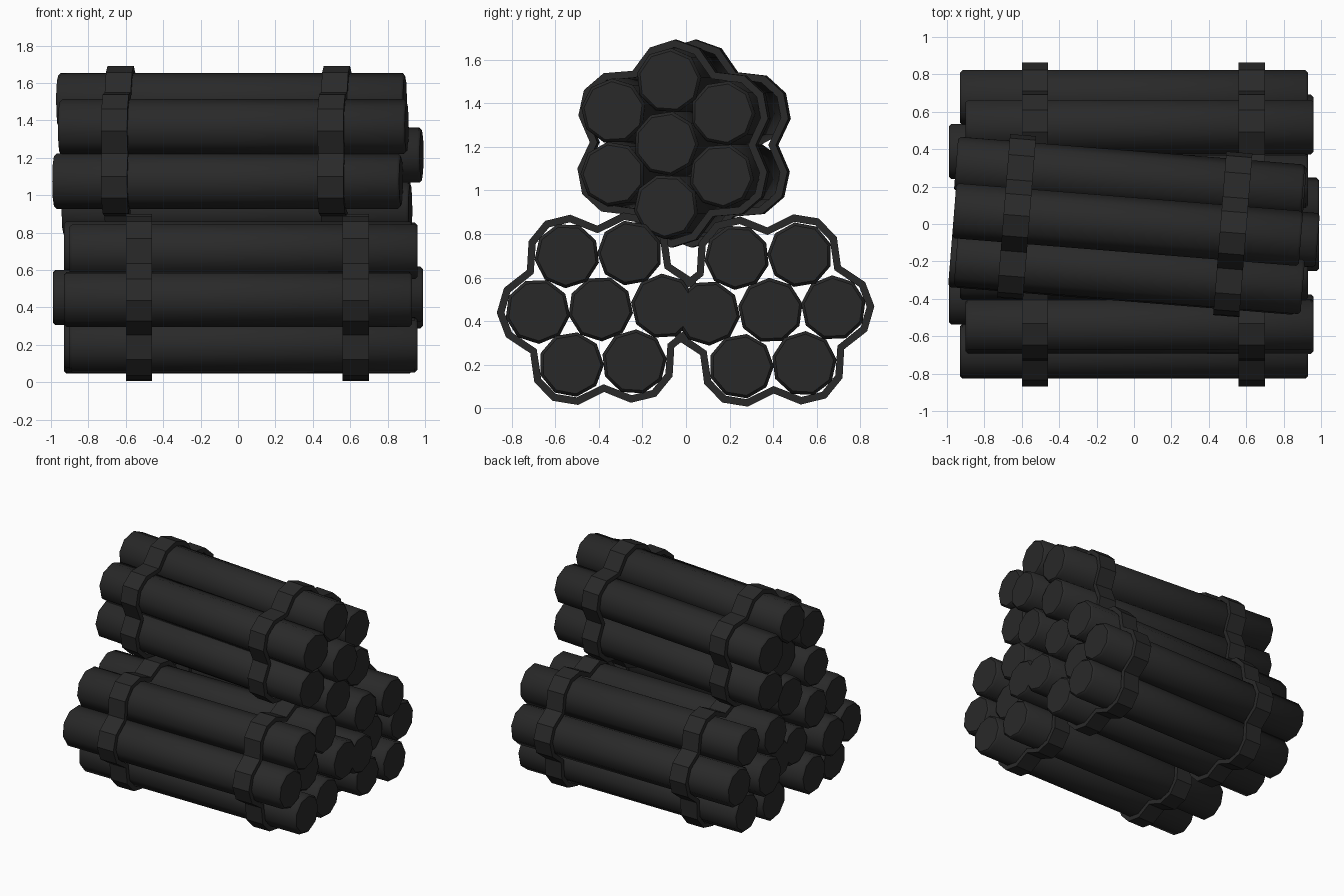
import bpy, bmesh
from math import sin, cos, radians
from mathutils import Matrix

if "Cube" in bpy.data.objects:
    bpy.data.objects.remove(bpy.data.objects["Cube"])

dark = bpy.data.materials.new("dark_charcoal")
dark.diffuse_color = (0.022, 0.022, 0.022, 1)
dark.use_nodes = True
dark.node_tree.nodes["Principled BSDF"].inputs["Base Color"].default_value = dark.diffuse_color

R, SPACING, LENGTH, SIDES = 0.15, 0.289, 1.86, 9
STRAP_OUT, STRAP_THICK, STRAP_WIDTH = 0.188, 0.035, 0.14


def finish(name, bm, matrix, angle):
    bmesh.ops.recalc_face_normals(bm, faces=bm.faces)
    me = bpy.data.meshes.new(name)
    bm.to_mesh(me)
    bm.free()
    ob = bpy.data.objects.new(name, me)
    bpy.context.collection.objects.link(ob)
    ob.matrix_world = matrix
    me.materials.append(dark)
    bpy.ops.object.select_all(action='DESELECT')
    ob.select_set(True)
    bpy.context.view_layer.objects.active = ob
    bpy.ops.object.shade_smooth_by_angle(angle=radians(angle))


def loft(bm, rings, closed):
    # bridge successive rings; cap the ends unless the rings close on themselves
    loops = [[bm.verts.new(p) for p in ring] for ring in rings]
    n = len(loops[0])
    for i in range(len(loops) if closed else len(loops) - 1):
        a, b = loops[i], loops[(i + 1) % len(loops)]
        for j in range(n):
            k = (j + 1) % n
            bm.faces.new((a[j], a[k], b[k], b[j]))
    if not closed:
        bm.faces.new(loops[0])
        bm.faces.new(loops[-1])


def stick(name, y, z, x, matrix, turn):
    # low-poly rod with a small chamfer at both ends
    h, c = LENGTH / 2, 0.014
    rings = []
    for px, r in ((-h, R - c), (-h + c, R), (h - c, R), (h, R - c)):
        rings.append([(x + px,
                       y + r * cos(radians(turn + 360 * i / SIDES)),
                       z + r * sin(radians(turn + 360 * i / SIDES)))
                      for i in range(SIDES)])
    bm = bmesh.new()
    loft(bm, rings, False)
    finish(name, bm, matrix, 44)


def strap_outline(inset):
    # hugs the six outer rods and dips into each gap between them
    pts = []
    for k in range(6):
        a = 60 * k
        cy, cz = SPACING * cos(radians(a)), SPACING * sin(radians(a))
        r = STRAP_OUT - inset
        for d in (-37, 0, 37):
            pts.append((cy + r * cos(radians(a + d)), cz + r * sin(radians(a + d))))
        v = 0.382 - inset
        pts.append((v * cos(radians(a + 30)), v * sin(radians(a + 30))))
    return pts


def strap(name, x, matrix):
    outer, inner = strap_outline(0), strap_outline(STRAP_THICK)
    w = STRAP_WIDTH / 2
    rings = [[(x + s, y, z) for y, z in o]
             for o, s in ((outer, -w), (outer, w), (inner, w), (inner, -w))]
    bm = bmesh.new()
    loft(bm, rings, True)
    finish(name, bm, matrix, 30)


def bundle(name, location, roll, yaw, core_shift, shifts, strap_mid):
    matrix = (Matrix.Translation(location) @ Matrix.Rotation(radians(yaw), 4, 'Z')
              @ Matrix.Rotation(radians(roll), 4, 'X'))
    stick(name + "_core_rod", 0, 0, core_shift, matrix, 10)
    for k, s in enumerate(shifts):
        a = radians(60 * k)
        stick(f"{name}_rod_{k + 1}", SPACING * cos(a), SPACING * sin(a), s,
              matrix, 10 + 7 * k)
    for side, label in ((-1, "left"), (1, "right")):
        strap(f"{name}_{label}_strap", strap_mid + side * 0.58, matrix)


# two bundles side by side, one laid askew on top
lower = (0, 0.03, 0, 0.06, 0, 0.03)
bundle("back_bundle", (0, 0.388, 0.449), 2.3, 0, -0.06, lower, 0.05)
bundle("front_bundle", (0, -0.392, 0.457), 182.3, 0, -0.06, lower, 0.05)
bundle("top_bundle", (-0.035, -0.01, 1.215), 29, -4.6, 0.09,
       (-0.01, 0, 0.03, 0, 0.03, 0), -0.015)
